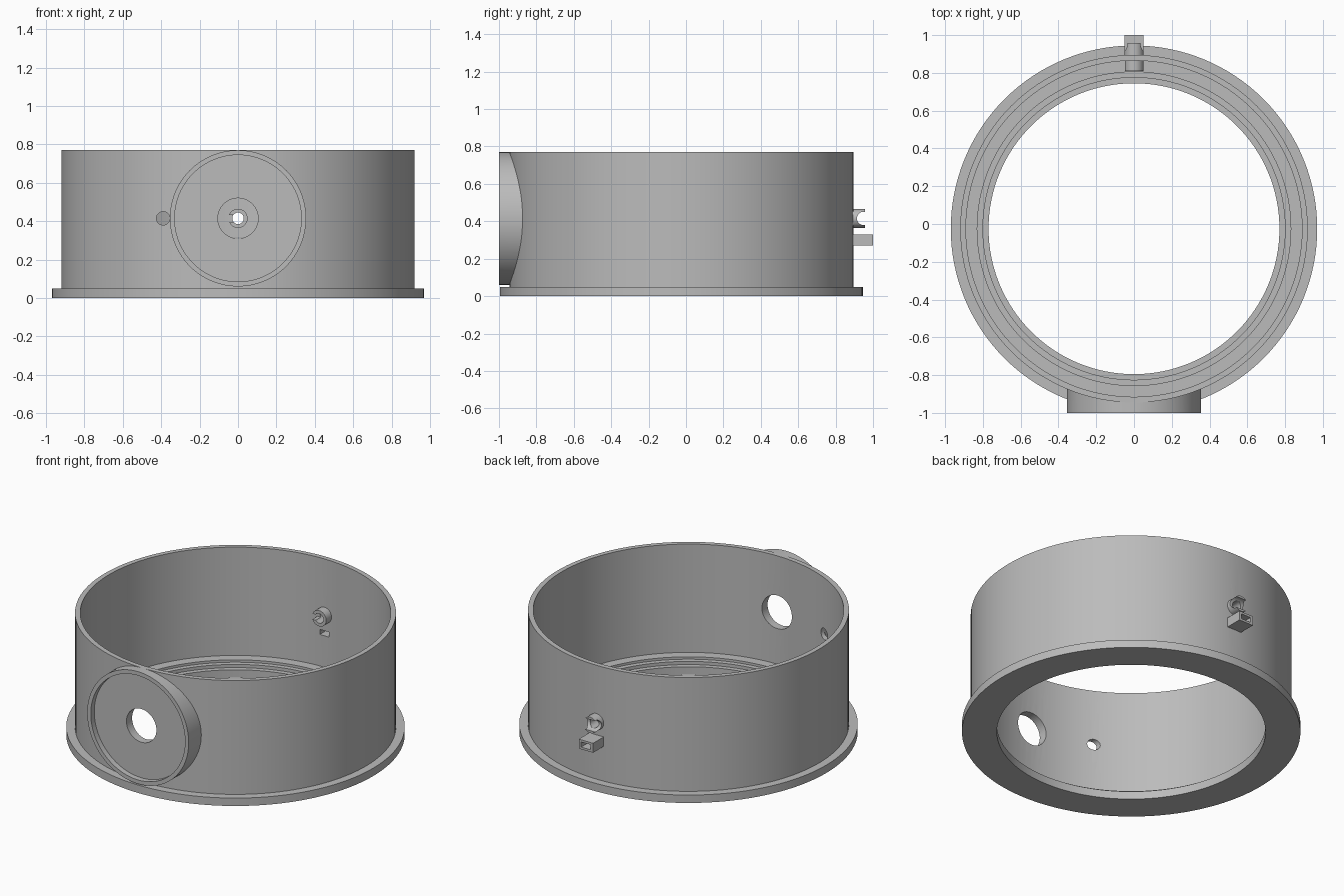
import bpy, bmesh, math
from mathutils import Matrix

if "Cube" in bpy.data.objects:
    bpy.data.objects.remove(bpy.data.objects["Cube"])

CY = -0.025      # ring centre in y
AXIS_Z = 0.415   # height of the boss and tube axis

grey = bpy.data.materials.new("plain grey")
grey.use_nodes = True
grey.diffuse_color = (0.5, 0.5, 0.5, 1)
grey.node_tree.nodes["Principled BSDF"].inputs["Base Color"].default_value = (0.5, 0.5, 0.5, 1)


def finish(bm, name):
    bmesh.ops.recalc_face_normals(bm, faces=bm.faces)
    mesh = bpy.data.meshes.new(name)
    bm.to_mesh(mesh)
    bm.free()
    mesh.materials.append(grey)
    obj = bpy.data.objects.new(name, mesh)
    bpy.context.collection.objects.link(obj)
    return obj


def cylinder(name, radius, lo, hi, axis="Y", x=0.0, y=0.0, z=AXIS_Z, sides=64):
    """Cylinder spanning lo to hi along its axis."""
    bm = bmesh.new()
    bmesh.ops.create_cone(bm, cap_ends=True, segments=sides, radius1=radius,
                          radius2=radius, depth=hi - lo)
    mid = (lo + hi) / 2
    turn = {"X": Matrix.Rotation(math.pi / 2, 4, "Y"),
            "Y": Matrix.Rotation(math.pi / 2, 4, "X"),
            "Z": Matrix.Identity(4)}[axis]
    place = {"X": (mid, y, z), "Y": (x, mid, z), "Z": (x, y, mid)}[axis]
    bm.transform(Matrix.Translation(place) @ turn)
    return finish(bm, name)


def box(name, lo, hi):
    bm = bmesh.new()
    bmesh.ops.create_cube(bm, size=1)
    for v in bm.verts:
        v.co = [a + (c + 0.5) * (b - a) for a, b, c in zip(lo, hi, v.co)]
    return finish(bm, name)


def cut(obj, *cutters):
    for cutter in cutters:
        cutter.hide_render = True
        cutter.hide_set(True)
        cutter.display_type = "WIRE"
        mod = obj.modifiers.new("cut " + cutter.name, "BOOLEAN")
        mod.operation = "DIFFERENCE"
        mod.solver = "EXACT"
        mod.object = cutter


def revolve(name, profile, steps=128):
    """Closed profile of (radius, height) turned about the ring centre."""
    bm = bmesh.new()
    loops = []
    for i in range(steps):
        a = math.tau * i / steps
        loops.append([bm.verts.new((r * math.cos(a), CY + r * math.sin(a), z))
                      for r, z in profile])
    n = len(profile)
    for i in range(steps):
        p, q = loops[i], loops[(i + 1) % steps]
        for j in range(n):
            k = (j + 1) % n
            bm.faces.new((p[j], q[j], q[k], p[k]))
    return finish(bm, name)


# Flanged ring wall with stepped inner ledges
ring = revolve("ring_housing", [
    (0.77, 0), (0.97, 0), (0.97, 0.05), (0.92, 0.05), (0.92, 0.77), (0.89, 0.77),
    (0.89, 0.085), (0.83, 0.085), (0.83, 0.07), (0.80, 0.07), (0.80, 0.05), (0.77, 0.05)])

# Round front boss with a shallow recess
boss = cylinder("front_boss", 0.355, -1.0, -0.8, sides=96)
recess = cylinder("recess_cutter", 0.33, -1.1, -0.965, sides=96)
core = cylinder("core_cutter", 0.905, -0.2, 1.0, "Z", y=CY, sides=128)
front_hole = cylinder("front_hole_cutter", 0.105, -1.2, -0.6)
cut(boss, core, recess, front_hole)

# Small side hole in the front wall
side_hole = cylinder("side_hole_cutter", 0.035, -1.2, -0.6, x=-0.39, sides=32)

# Back tube: saddle notch outside, side slot inside
tube = cylinder("back_tube", 0.05, 0.81, 0.957, sides=48)
bore = cylinder("bore_cutter", 0.03, 0.7, 1.1, sides=32)
saddle = cylinder("saddle_cutter", 0.036, -0.2, 0.2, "X", y=0.95, sides=32)
slot = box("slot_cutter", (-0.1, 0.7, AXIS_Z - 0.018), (0, 0.862, AXIS_Z + 0.018))
cut(tube, bore, saddle, slot)

# Hollow square socket below the tube
socket = box("back_socket", (-0.05, 0.88, 0.27), (0.05, 1.0, 0.33))
socket_hole = box("socket_hole_cutter", (-0.033, 0.7, 0.284), (0.033, 1.1, 0.316))
cut(socket, socket_hole)

cut(ring, front_hole, side_hole, bore, socket_hole)

# Smooth round surfaces, keep hard edges
for obj in (ring, boss, tube):
    bpy.ops.object.select_all(action="DESELECT")
    obj.select_set(True)
    bpy.context.view_layer.objects.active = obj
    bpy.ops.object.shade_smooth_by_angle(angle=math.radians(30))
